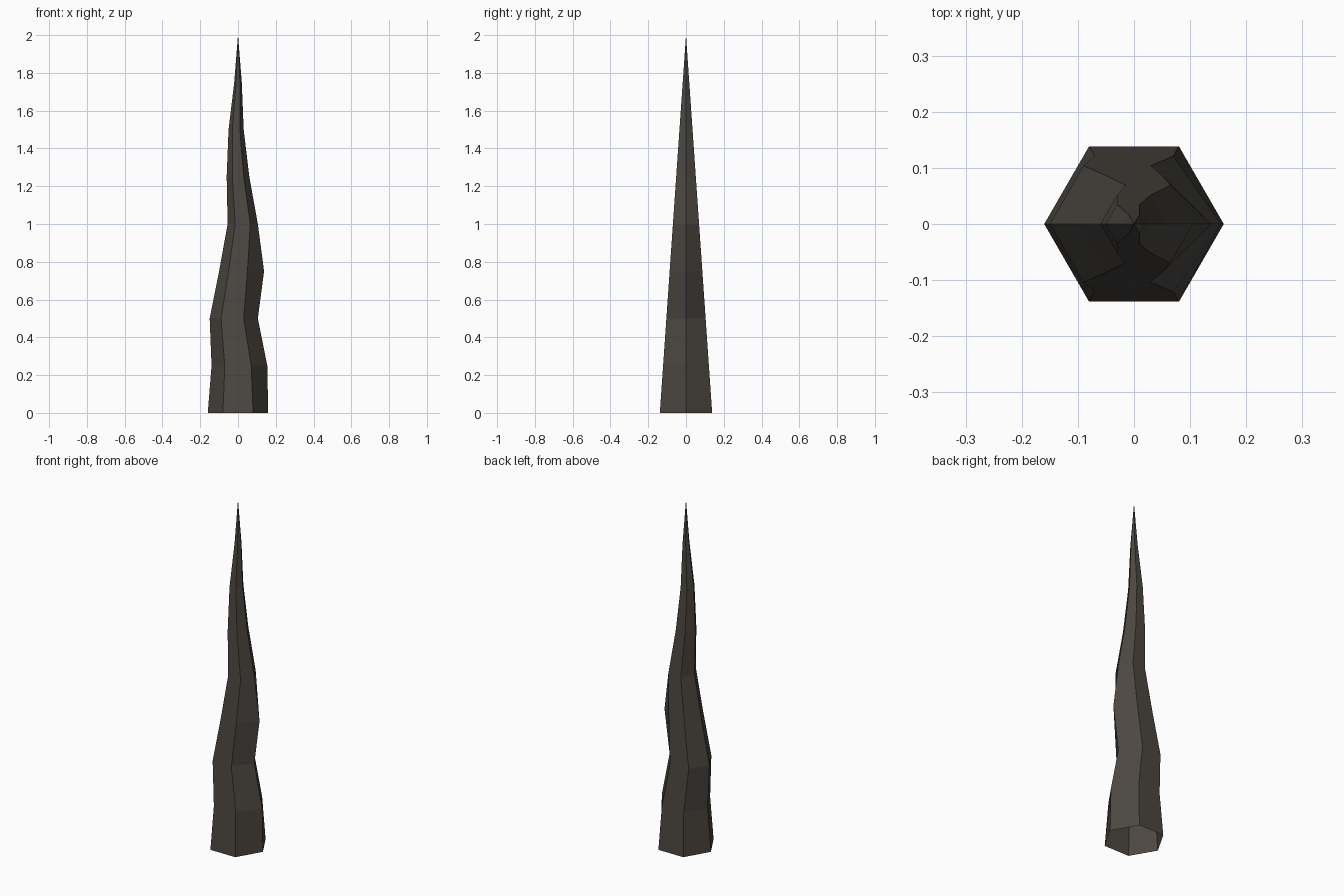
import bpy, bmesh, math

if "Cube" in bpy.data.objects:
    bpy.data.objects.remove(bpy.data.objects["Cube"])

HEIGHT, RADIUS, SIDES = 2.0, 0.16, 6
# sideways drift of each ring, and extra swelling of the +x ridge
drift = [0, 0, -0.03, 0, 0.025, 0, -0.01, 0]
bulge = [0, 0.015, 0.015, 0.038, 0, 0, 0, 0]

rock = bpy.data.materials.new("dark_brown_rock")
rock.diffuse_color = (0.072, 0.063, 0.053, 1)
rock.use_nodes = True
rock.node_tree.nodes["Principled BSDF"].inputs["Base Color"].default_value = rock.diffuse_color

bm = bmesh.new()

# tapering hexagonal rings, evenly spaced in height
rings = []
for i, (dx, swell) in enumerate(zip(drift, bulge)):
    t = i / len(drift)
    r = RADIUS * (1 - t)
    ring = []
    for k in range(SIDES):
        a = math.tau * k / SIDES
        x = r * math.cos(a) + dx + (swell if k == 0 else 0)
        ring.append(bm.verts.new((x, r * math.sin(a), HEIGHT * t)))
    rings.append(ring)

# side walls, open at the bottom
for low, high in zip(rings, rings[1:]):
    for k in range(SIDES):
        n = (k + 1) % SIDES
        bm.faces.new((low[k], low[n], high[n], high[k]))

# pointed tip
tip = bm.verts.new((0, 0, HEIGHT))
for k in range(SIDES):
    bm.faces.new((rings[-1][k], rings[-1][(k + 1) % SIDES], tip))

mesh = bpy.data.meshes.new("spike")
bm.to_mesh(mesh)
bm.free()
mesh.materials.append(rock)
spike = bpy.data.objects.new("spike", mesh)
bpy.context.collection.objects.link(spike)
